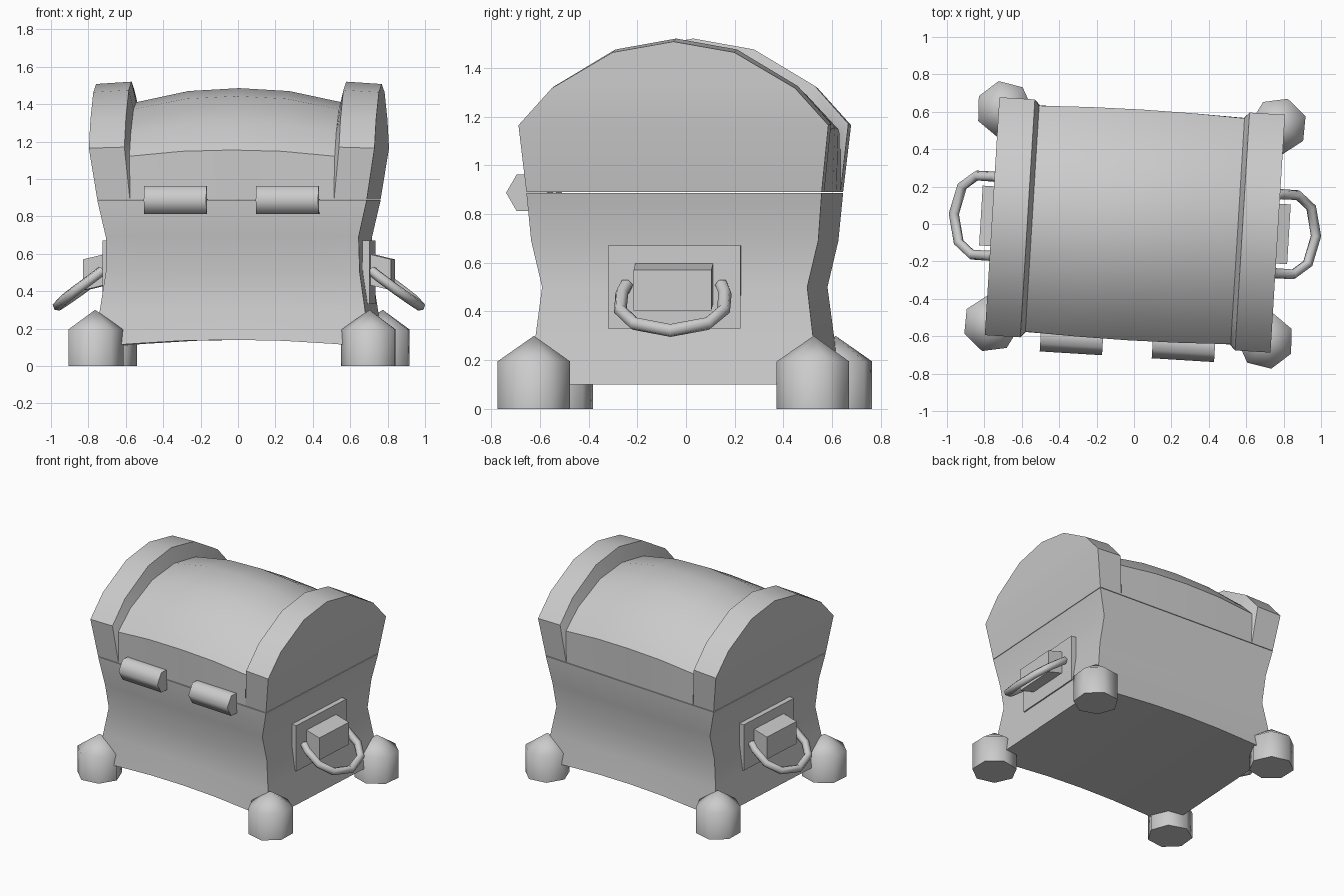
import bpy, bmesh, math
from mathutils import Matrix, Vector

cube = bpy.data.objects.get("Cube")
if cube:
    bpy.data.objects.remove(cube, do_unlink=True)

grey = bpy.data.materials.new("plain grey")
grey.use_nodes = True
GREY = (0.6, 0.6, 0.6, 1)
grey.diffuse_color = GREY
grey.node_tree.nodes["Principled BSDF"].inputs["Base Color"].default_value = GREY

# The whole chest stands slightly turned
TURN = Matrix.Translation((0.005, -0.005, 0)) @ Matrix.Rotation(math.radians(-3.5), 4, "Z")


def finish(name, bm, smooth_angle=None):
    bmesh.ops.recalc_face_normals(bm, faces=bm.faces)
    bm.transform(TURN)
    mesh = bpy.data.meshes.new(name)
    bm.to_mesh(mesh)
    bm.free()
    mesh.materials.append(grey)
    obj = bpy.data.objects.new(name, mesh)
    bpy.context.collection.objects.link(obj)
    if smooth_angle:
        bpy.ops.object.select_all(action="DESELECT")
        obj.select_set(True)
        bpy.context.view_layer.objects.active = obj
        bpy.ops.object.shade_smooth_by_angle(angle=math.radians(smooth_angle))


def loft(name, rings, smooth_angle):
    """Skin symmetric closed rings and close the ends with front-to-back strips."""
    bm = bmesh.new()
    rows = [[bm.verts.new(p) for p in ring] for ring in rings]
    n = len(rows[0])
    for a, b in zip(rows, rows[1:]):
        for i in range(n):
            j = (i + 1) % n
            bm.faces.new((a[i], a[j], b[j], b[i]))
    for row in (rows[0], rows[-1]):
        for i in range((n - 1) // 2):
            strip = [row[i], row[i + 1], row[n - 2 - i], row[n - 1 - i]]
            bm.faces.new(list(dict.fromkeys(strip)))
    finish(name, bm, smooth_angle)


def prism(name, outline, direction, smooth_angle=None):
    bm = bmesh.new()
    face = bm.faces.new([bm.verts.new(p) for p in outline])
    solid = bmesh.ops.solidify  # replaced below by a plain bridge of two outlines
    far = [bm.verts.new(Vector(p) + Vector(direction)) for p in outline]
    near = list(face.verts)
    bm.faces.new(far)
    for i in range(len(near)):
        j = (i + 1) % len(near)
        bm.faces.new((near[i], near[j], far[j], far[i]))
    finish(name, bm, smooth_angle)


# Box with pinched waist: height, half width, half depth
LEVELS = [(0.10, 0.74, 0.60), (0.30, 0.71, 0.57), (0.50, 0.68, 0.545),
          (0.69, 0.677, 0.59), (0.887, 0.722, 0.607)]
rings = []
for t in (-1, -0.75, -0.37, 0, 0.37, 0.75, 1):
    arch = 0.04 * (1 - t * t)
    half = [(t * w, d, z + (arch if i == 0 else 0)) for i, (z, w, d) in enumerate(LEVELS)]
    rings.append([(x, -d, z) for x, d, z in half] + [(x, d, z) for x, d, z in reversed(half)])
loft("chest_box", rings, 35)

# Lid: barrel middle with a raised band at each end
ARCH = [(0.607, 0.891), (0.637, 1.17), (0.50, 1.325), (0.25, 1.475), (0, 1.52)]
# foot x, upper x, depth scale, height scale
STATIONS = [(0, 0, 0.97, 0.945), (0.27, 0.27, 0.965, 0.92), (0.545, 0.55, 0.95, 0.825),
            (0.547, 0.575, 1, 1), (0.722, 0.765, 1, 0.98)]
sides = [(-1, s) for s in reversed(STATIONS[1:])] + [(1, s) for s in STATIONS]
rings = []
for sign, (foot, upper, deep, high) in sides:
    half = [(sign * (upper if i else foot), y * (deep if i else 1), 0.891 + (z - 0.891) * high)
            for i, (y, z) in enumerate(ARCH)]
    rings.append([(x, -y, z) for x, y, z in half] + [(x, y, z) for x, y, z in reversed(half[:-1])])
loft("chest_lid", rings, 42)

# Feet: seven-sided posts with pointed tops
for sx, side in ((-1, "right"), (1, "left")):
    for sy, end in ((-1, "front"), (1, "back")):
        bm = bmesh.new()
        base = []
        rim = []
        for k in range(7):
            a = math.radians(105) + k * math.tau / 7
            x = sx * (0.735 - 0.153 * math.cos(a))
            y = sy * (0.575 + 0.153 * math.sin(a))
            base.append(bm.verts.new((x, y, 0)))
            rim.append(bm.verts.new((x, y, 0.195)))
        tip = bm.verts.new((sx * 0.735, sy * 0.575, 0.3))
        bm.faces.new(base)
        for k in range(7):
            j = (k + 1) % 7
            bm.faces.new((base[k], base[j], rim[j], rim[k]))
            bm.faces.new((rim[k], rim[j], tip))
        finish(f"{end}_{side}_foot", bm, 53)

# Hinges: six-sided rods half sunk in the front
for sx, side in ((-1, "right"), (1, "left")):
    outline = [(sx * 0.3 - 0.167, -0.62 - 0.086 * math.cos(k * math.pi / 3),
                0.887 + 0.086 * math.sin(k * math.pi / 3)) for k in range(6)]
    prism(f"{side}_hinge", outline, (0.334, 0, 0), 62)

# Side plates, blocks and drop handles
ARM = [(0.72, 0.195, 0.51), (0.765, 0.212, 0.475), (0.86, 0.212, 0.405), (0.935, 0.15, 0.35)]
for sx, side in ((-1, "right"), (1, "left")):
    plate = [(0.66, 0.33), (0.715, 0.33), (0.715, 0.67), (0.66, 0.67)]
    prism(f"{side}_plate", [(sx * x, -0.272, z) for x, z in plate], (0, 0.544, 0))
    block = [(0.68, 0.44), (0.825, 0.405), (0.825, 0.57), (0.68, 0.605)]
    prism(f"{side}_handle_block", [(sx * x, -0.16, z) for x, z in block], (0, 0.32, 0))

    path = ARM + [(0.97, 0, 0.322)] + [(x, -y, z) for x, y, z in reversed(ARM)]
    curve = bpy.data.curves.new(f"{side}_handle", "CURVE")
    curve.dimensions = "3D"
    curve.bevel_depth = 0.028
    curve.bevel_resolution = 1
    curve.use_fill_caps = True
    spline = curve.splines.new("POLY")
    spline.points.add(len(path) - 1)
    for point, (x, y, z) in zip(spline.points, path):
        point.co = (TURN @ Vector((sx * x, y, z))).to_4d()
    spline.use_smooth = True
    curve.materials.append(grey)
    bpy.context.collection.objects.link(bpy.data.objects.new(f"{side}_handle", curve))
